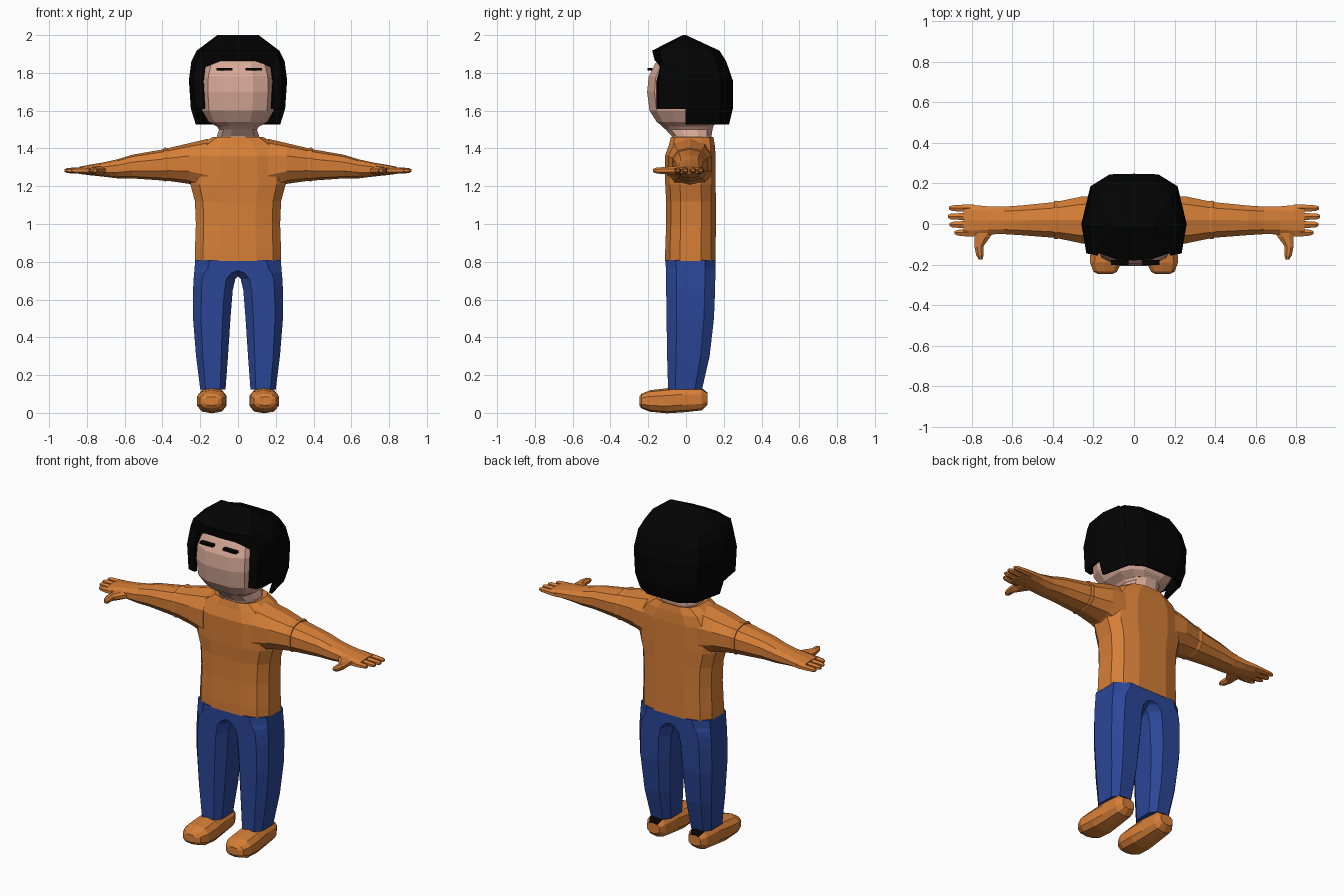
import bpy, bmesh, math
from mathutils import Vector

cube = bpy.data.objects.get("Cube")
if cube:
    bpy.data.objects.remove(cube, do_unlink=True)


def material(name, rgb):
    m = bpy.data.materials.new(name)
    m.use_nodes = True
    m.diffuse_color = (*rgb, 1)
    bsdf = m.node_tree.nodes["Principled BSDF"]
    bsdf.inputs["Base Color"].default_value = (*rgb, 1)
    bsdf.inputs["Roughness"].default_value = 0.8
    return m


ORANGE = material("orange", (0.67, 0.21, 0.038))
BLUE = material("denim blue", (0.024, 0.062, 0.31))
SKIN = material("skin", (0.69, 0.4, 0.31))
BLACK = material("black", (0.001, 0.001, 0.001))
X, Y, Z = Vector((1, 0, 0)), Vector((0, 1, 0)), Vector((0, 0, 1))


def finish(name, bm, mat, mirror=False):
    bmesh.ops.recalc_face_normals(bm, faces=bm.faces)
    mesh = bpy.data.meshes.new(name)
    bm.to_mesh(mesh)
    bm.free()
    mesh.materials.append(mat)
    ob = bpy.data.objects.new(name, mesh)
    bpy.context.collection.objects.link(ob)
    if mirror:
        ob.modifiers.new("Mirror", 'MIRROR').use_mirror_merge = False
    return ob


def ring(centre, u, v, a, b, n, p):
    """Rounded-box outline with flat sides; a and b are half sizes along u and v."""
    fit = math.cos(math.pi / n) ** (2 / p)
    pts = []
    for i in range(n):
        t = (i + 0.5) * math.tau / n
        c, s = math.cos(t), math.sin(t)
        pts.append(Vector(centre)
                   + u * a * math.copysign(abs(c) ** (2 / p), c) / fit
                   + v * b * math.copysign(abs(s) ** (2 / p), s) / fit)
    return pts


def loft(name, rings, mat, mirror=False):
    bm = bmesh.new()
    rows = [[bm.verts.new(p) for p in r] for r in rings]
    n = len(rows[0])
    for lo, hi in zip(rows, rows[1:]):
        for i in range(n):
            j = (i + 1) % n
            bm.faces.new((lo[i], lo[j], hi[j], hi[i]))
    bm.faces.new(rows[0])
    bm.faces.new(rows[-1])
    return finish(name, bm, mat, mirror)


def upright(name, rows, mat, n=12, p=3, mirror=False):
    """Rows: height, left and right x, front and back y."""
    loft(name, [ring(((x0 + x1) / 2, (y0 + y1) / 2, z), X, Y,
                     (x1 - x0) / 2, (y1 - y0) / 2, n, p)
                for z, x0, x1, y0, y1 in rows], mat, mirror)


def symmetric(rows):
    return [(z, -w, w, y0, y1) for z, w, y0, y1 in rows]


def box(name, centre, size, mat):
    bm = bmesh.new()
    bmesh.ops.create_cube(bm, size=1)
    for v in bm.verts:
        v.co = Vector(centre) + Vector(a * b for a, b in zip(v.co, size))
    return finish(name, bm, mat)


# Sweater body with a turned-in collar
upright("sweater", symmetric([
    (0.805, 0.228, -0.11, 0.157), (0.86, 0.228, -0.11, 0.157),
    (1.0, 0.223, -0.105, 0.158), (1.12, 0.228, -0.105, 0.158),
    (1.21, 0.252, -0.11, 0.157), (1.36, 0.25, -0.112, 0.157),
    (1.42, 0.2, -0.09, 0.152), (1.46, 0.135, -0.08, 0.145),
    (1.45, 0.105, -0.06, 0.12)]), ORANGE)


# Arms: sleeve, bare forearm and palm, lofted outward
def sideways(name, rows):
    loft(name, [ring((x, cy, cz), Y, Z, ry, rz, 10, 2.4)
                for x, cz, rz, cy, ry in rows], ORANGE, True)


sideways("sleeve", [
    (0.16, 1.31, 0.135, 0.02, 0.12), (0.26, 1.32, 0.103, 0.02, 0.115),
    (0.37, 1.315, 0.083, 0.02, 0.092), (0.385, 1.315, 0.086, 0.02, 0.095),
    (0.395, 1.315, 0.083, 0.02, 0.092)])
sideways("forearm", [
    (0.39, 1.313, 0.08, 0.02, 0.088), (0.56, 1.304, 0.06, 0.018, 0.073),
    (0.64, 1.292, 0.048, 0.018, 0.068), (0.72, 1.288, 0.035, 0.018, 0.069),
    (0.79, 1.286, 0.026, 0.018, 0.075), (0.84, 1.284, 0.018, 0.02, 0.072)])

# Fingers and thumb
for i, (y, tip) in enumerate([(0.078, 0.912), (0.037, 0.918),
                              (-0.003, 0.91), (-0.043, 0.885)]):
    loft(f"finger_{i + 1}", [ring((x, y, 1.283), Y, Z, r, r * 0.85, 6, 2)
                             for x, r in [(0.79, 0.018), (0.83, 0.018),
                                          (tip - 0.015, 0.014), (tip, 0.007)]],
         ORANGE, True)
loft("thumb", [ring((x, y, 1.283), X, Z, r, h, 8, 2) for x, y, r, h in [
    (0.74, -0.02, 0.06, 0.025), (0.748, -0.065, 0.038, 0.022),
    (0.765, -0.11, 0.022, 0.019), (0.76, -0.155, 0.018, 0.016),
    (0.756, -0.175, 0.009, 0.008)]], ORANGE, True)

# Trousers
upright("trouser_leg", [
    (0.125, 0.066, 0.2, -0.095, 0.085), (0.3, 0.053, 0.222, -0.1, 0.125),
    (0.5, 0.04, 0.238, -0.103, 0.148), (0.65, 0.028, 0.238, -0.105, 0.154),
    (0.71, 0.014, 0.235, -0.106, 0.155), (0.742, -0.02, 0.232, -0.107, 0.155),
    (0.765, -0.1, 0.23, -0.107, 0.155), (0.81, -0.13, 0.226, -0.108, 0.155)],
    BLUE, 8, 3.2, True)

# Shoes, with a dark patch sloping down behind the ankle
shoe = loft("shoe", [ring((cx, y, (lo + hi) / 2), X, Z, rx, (hi - lo) / 2, 10, 2.7)
                     for y, cx, rx, lo, hi in [
    (0.115, 0.136, 0.04, 0.045, 0.105), (0.082, 0.138, 0.06, 0.015, 0.13),
    (-0.02, 0.138, 0.068, 0.005, 0.135), (-0.1, 0.138, 0.076, 0, 0.128),
    (-0.19, 0.14, 0.077, 0.008, 0.118), (-0.235, 0.142, 0.058, 0.025, 0.1),
    (-0.247, 0.142, 0.035, 0.04, 0.085)]], ORANGE, True)
shoe.data.materials.append(BLACK)
for f in shoe.data.polygons:
    if f.center.y > 0.085 and f.normal.z > 0.6:
        f.material_index = 1

# Neck flaring into the underside of the jaw, and head
upright("neck", symmetric([
    (1.43, 0.11, -0.065, 0.13), (1.465, 0.112, -0.075, 0.135),
    (1.5, 0.1, -0.108, 0.14), (1.535, 0.125, -0.145, 0.15)]), SKIN, 12, 2.4)
upright("head", symmetric([
    (1.515, 0.11, -0.12, 0.14), (1.54, 0.155, -0.155, 0.165),
    (1.6, 0.19, -0.193, 0.19), (1.7, 0.198, -0.206, 0.2),
    (1.78, 0.195, -0.197, 0.19), (1.85, 0.175, -0.162, 0.16),
    (1.9, 0.14, -0.12, 0.11)]), SKIN, 12, 2.9)

# Closed eyes
for side, x in (("right", -0.071), ("left", 0.083)):
    box(side + "_eye", (x, -0.19, 1.82), (0.086, 0.026, 0.013), BLACK)

# Bobbed hair: a shell left open around the face and shorter at the cheeks
half = [(0, -0.185), (0.1, -0.18), (0.185, -0.155), (0.235, -0.145),
        (0.26, 0), (0.215, 0.19), (0.12, 0.25), (0, 0.253)]
levels = [(1.527, 0.86, 0.9, 0.95), (1.61, 0.96, 0.98, 1), (1.76, 1, 0.98, 1),
          (1.862, 0.95, 0.84, 0.89), (1.918, 0.84, 0.7, 0.97), (2.0, 0.42, 0, 0.09)]
bm = bmesh.new()
for sign in (-1, 1):
    rows = [[bm.verts.new((sign * x * sx, y * (back if y > 0 else front), z))
             for x, y in half] for z, sx, back, front in levels]
    # The fringe dips at the temples
    rows[3][2].co.z -= 0.03
    for k in range(len(rows) - 1):
        first = 4 if k == 0 else 2 if k < 3 else 0
        for i in range(first, len(half) - 1):
            bm.faces.new((rows[k][i], rows[k][i + 1],
                          rows[k + 1][i + 1], rows[k + 1][i]))
bmesh.ops.remove_doubles(bm, verts=bm.verts, dist=0.0005)
bmesh.ops.delete(bm, geom=[v for v in bm.verts if not v.link_faces], context='VERTS')
# Close the crown ridge
rim = [e for e in bm.edges if e.is_boundary and all(v.co.z > 1.99 for v in e.verts)]
bmesh.ops.holes_fill(bm, edges=rim, sides=0)
hair = finish("hair", bm, BLACK)
shell = hair.modifiers.new("Thickness", 'SOLIDIFY')
shell.thickness = 0.018
shell.offset = -1
